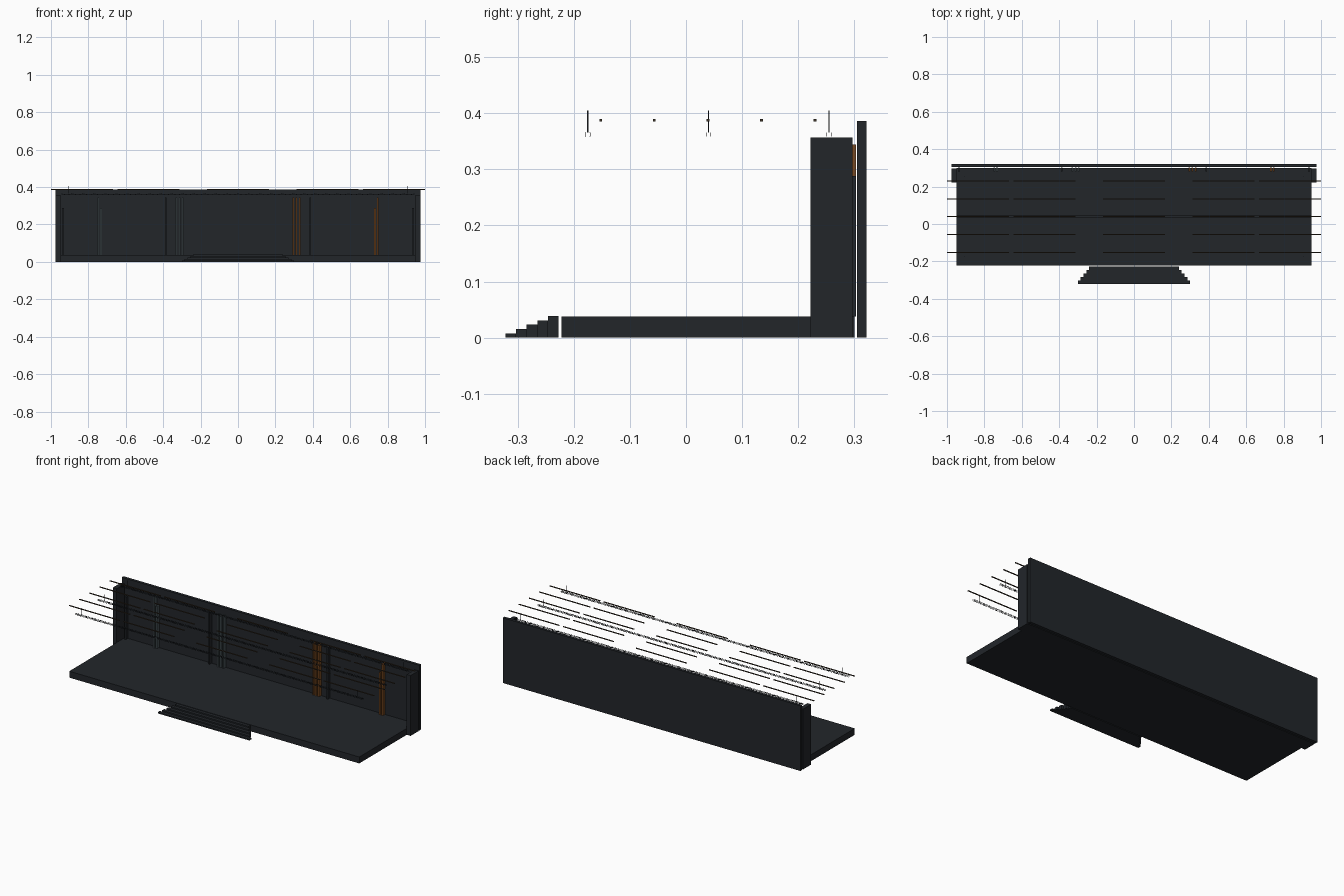
import bpy, bmesh
from mathutils import Vector

if "Cube" in bpy.data.objects:
    bpy.data.objects.remove(bpy.data.objects["Cube"])


def material(name, rgb):
    m = bpy.data.materials.new(name)
    m.diffuse_color = (*rgb, 1)
    m.use_nodes = True
    m.node_tree.nodes["Principled BSDF"].inputs["Base Color"].default_value = m.diffuse_color
    return m


SLATE = material("dark_slate", (0.016, 0.019, 0.023))
GREY = material("cool_grey", (0.06, 0.08, 0.09))
AMBER = material("amber", (0.20, 0.07, 0.015))
BRONZE = material("bronze", (0.05, 0.035, 0.022))


def add_box(bm, x0, x1, y0, y1, z0, z1):
    r = bmesh.ops.create_cube(bm, size=1)
    for v in r["verts"]:
        v.co = Vector(((x0 + x1) / 2 + v.co.x * (x1 - x0),
                       (y0 + y1) / 2 + v.co.y * (y1 - y0),
                       (z0 + z1) / 2 + v.co.z * (z1 - z0)))


def add_rod(bm, a, b, t):
    a, b = Vector(a), Vector(b)
    d = b - a
    r = bmesh.ops.create_cube(bm, size=1)
    q = d.to_track_quat('Z', 'Y')
    for v in r["verts"]:
        v.co = (a + b) / 2 + q @ Vector((v.co.x * t, v.co.y * t, v.co.z * d.length))


def finish(bm, name, mat):
    me = bpy.data.meshes.new(name)
    bm.to_mesh(me)
    bm.free()
    me.materials.append(mat)
    ob = bpy.data.objects.new(name, me)
    bpy.context.collection.objects.link(ob)
    return ob


def boxes(name, mat, *items):
    bm = bmesh.new()
    for it in items:
        add_box(bm, *it)
    return finish(bm, name, mat)


# Stage deck and rear wall
boxes("stage_deck", SLATE, (-0.95, 0.95, -0.222, 0.30, 0, 0.038))
boxes("back_wall", SLATE, (-0.975, 0.975, 0.305, 0.322, 0, 0.386))

# Side wings
for side, s in (("left", -1), ("right", 1)):
    x = sorted((s * 0.95, s * 0.975))
    boxes(side + "_wing", SLATE, (*x, 0.222, 0.297, 0, 0.357))

# Front steps, narrowing as they rise
for i in range(5):
    w = 0.30 - i * 0.015
    y = -0.322 + i * 0.019
    boxes(f"step_{i + 1}", SLATE, (-w, w, y, y + 0.019, 0, 0.0077 * (i + 1)))

# Upright posts against the wall: (x, width, top)
POSTS = [(0.295, 0.009, 0.344), (0.312, 0.009, 0.344), (0.33, 0.009, 0.344),
         (0.748, 0.009, 0.344), (0.732, 0.009, 0.288)]
DARK_POSTS = [(0.387, 0.009, 0.344), (0.936, 0.009, 0.288)]
for side, s, tint in (("left", -1, GREY), ("right", 1, AMBER)):
    for label, posts, mat in (("post", POSTS, tint), ("dark_post", DARK_POSTS, SLATE)):
        for i, (x, w, top) in enumerate(posts):
            boxes(f"{side}_{label}_{i + 1}", mat,
                  (s * x - w / 2, s * x + w / 2, 0.281, 0.303, 0.038, top))

# Overhead battens, five rows of five segments
for i in range(5):
    y = -0.152 + i * 0.0955
    boxes(f"batten_row_{i + 1}", BRONZE,
          *[(cx - 0.166, cx + 0.166, y - 0.0025, y + 0.0025, 0.385, 0.3895)
            for cx in (-0.834, -0.478, 0, 0.478, 0.834)])

# Lighting trusses with zigzag lacing, plus hanging wires
BAYS, HALF = 64, 0.945
for i, y in enumerate((-0.175, 0.04, 0.255)):
    bm = bmesh.new()
    step = 2 * HALF / BAYS
    for yy in (y - 0.004, y + 0.004):
        for z in (0.359, 0.365):
            add_rod(bm, (-HALF, yy, z), (HALF, yy, z), 0.0012)
        for k in range(BAYS):
            za, zb = (0.359, 0.365) if k % 2 else (0.365, 0.359)
            xa = -HALF + k * step
            add_rod(bm, (xa, yy, za), (xa + step, yy, zb), 0.001)
    finish(bm, f"truss_{i + 1}", SLATE)
    boxes(f"truss_wires_{i + 1}", SLATE,
          *[(x - 0.001, x + 0.001, y - 0.001, y + 0.001, 0.366, 0.405)
            for x in (-0.905, 0.905)])
